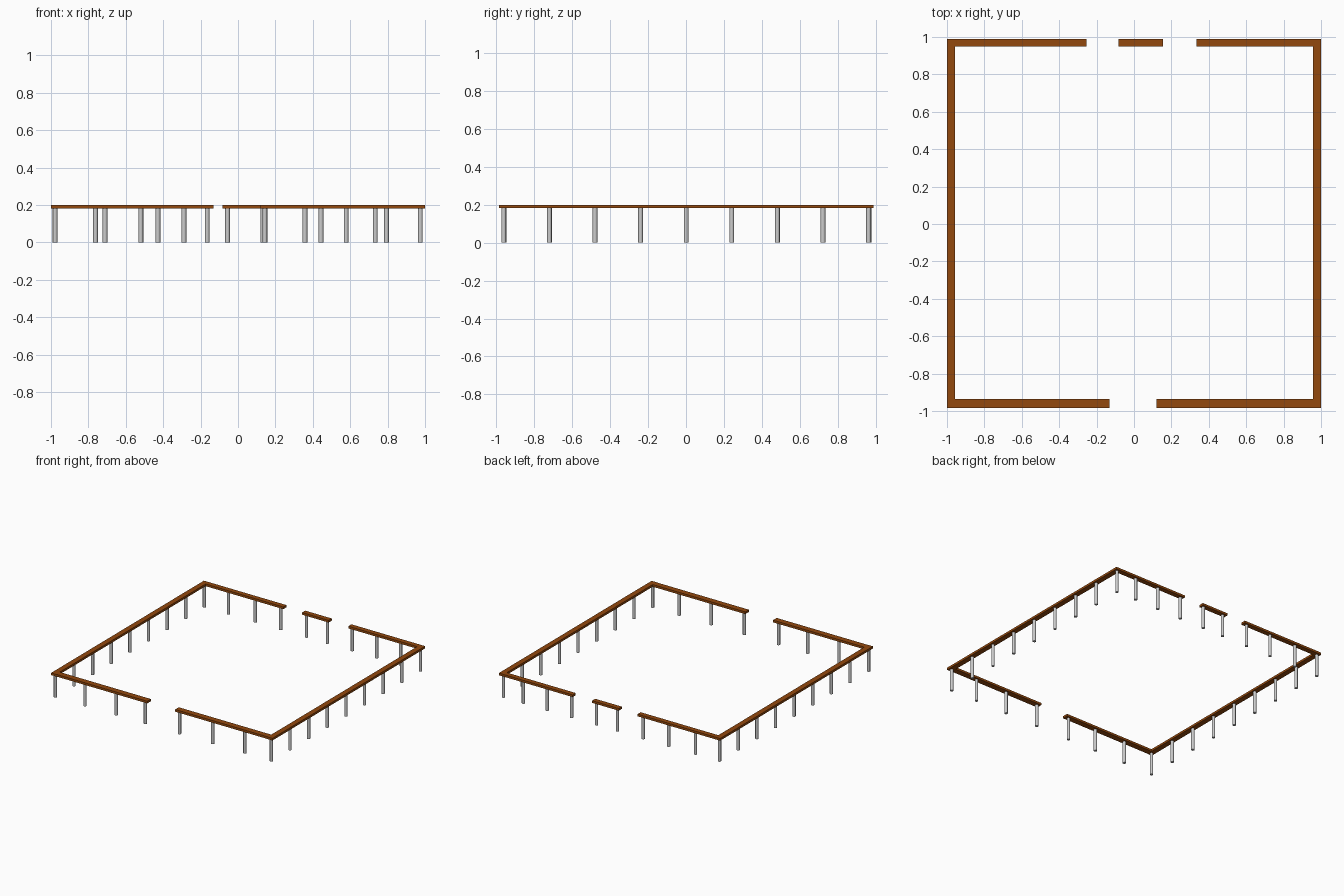
import bpy
import math

if "Cube" in bpy.data.objects:
    bpy.data.objects.remove(bpy.data.objects["Cube"])

RAIL_BOTTOM, RAIL_TOP = 0.182, 0.2
POST_RADIUS = 0.0125

wood = bpy.data.materials.new("brown_wood")
wood.diffuse_color = (0.29, 0.065, 0.004, 1)
wood.use_nodes = True
wood.node_tree.nodes["Principled BSDF"].inputs["Base Color"].default_value = wood.diffuse_color


def rail(name, x0, x1, y0, y1):
    bpy.ops.mesh.primitive_cube_add(
        size=1, location=((x0 + x1) / 2, (y0 + y1) / 2, (RAIL_BOTTOM + RAIL_TOP) / 2))
    ob = bpy.context.object
    ob.name = name
    ob.scale = (x1 - x0, y1 - y0, RAIL_TOP - RAIL_BOTTOM)
    bpy.ops.object.transform_apply(location=False, rotation=False, scale=True)
    ob.data.materials.append(wood)


def post(name, x, y):
    h = RAIL_BOTTOM + 0.002
    bpy.ops.mesh.primitive_cylinder_add(
        vertices=12, radius=POST_RADIUS, depth=h, location=(x, y, h / 2))
    bpy.context.object.name = name
    bpy.ops.object.shade_smooth_by_angle(angle=math.radians(40))


# Side rails run the full depth
SIDE_IN = 0.956
rail("left_rail", -1, -SIDE_IN, -0.985, 0.988)
rail("right_rail", SIDE_IN, 1, -0.985, 0.988)

# Front rails with a single gateway
rail("front_left_rail", -SIDE_IN, -0.132, -0.983, -0.936)
rail("front_right_rail", 0.12, SIDE_IN, -0.983, -0.936)

# Back rails with two gateways
rail("back_left_rail", -SIDE_IN, -0.254, 0.948, 0.988)
rail("back_middle_rail", -0.084, 0.156, 0.948, 0.988)
rail("back_right_rail", 0.333, SIDE_IN, 0.948, 0.988)

# Side posts, including the corners
for side, x in (("left", -0.978), ("right", 0.975)):
    for i in range(9):
        post(f"{side}_post", x, -0.961 + i * 0.2405)

# Front and back posts
for x in (-0.711, -0.428, -0.165, 0.144, 0.444, 0.734):
    post("front_post", x, -0.96)
for x in (-0.762, -0.519, -0.289, -0.056, 0.133, 0.358, 0.578, 0.794):
    post("back_post", x, 0.965)
